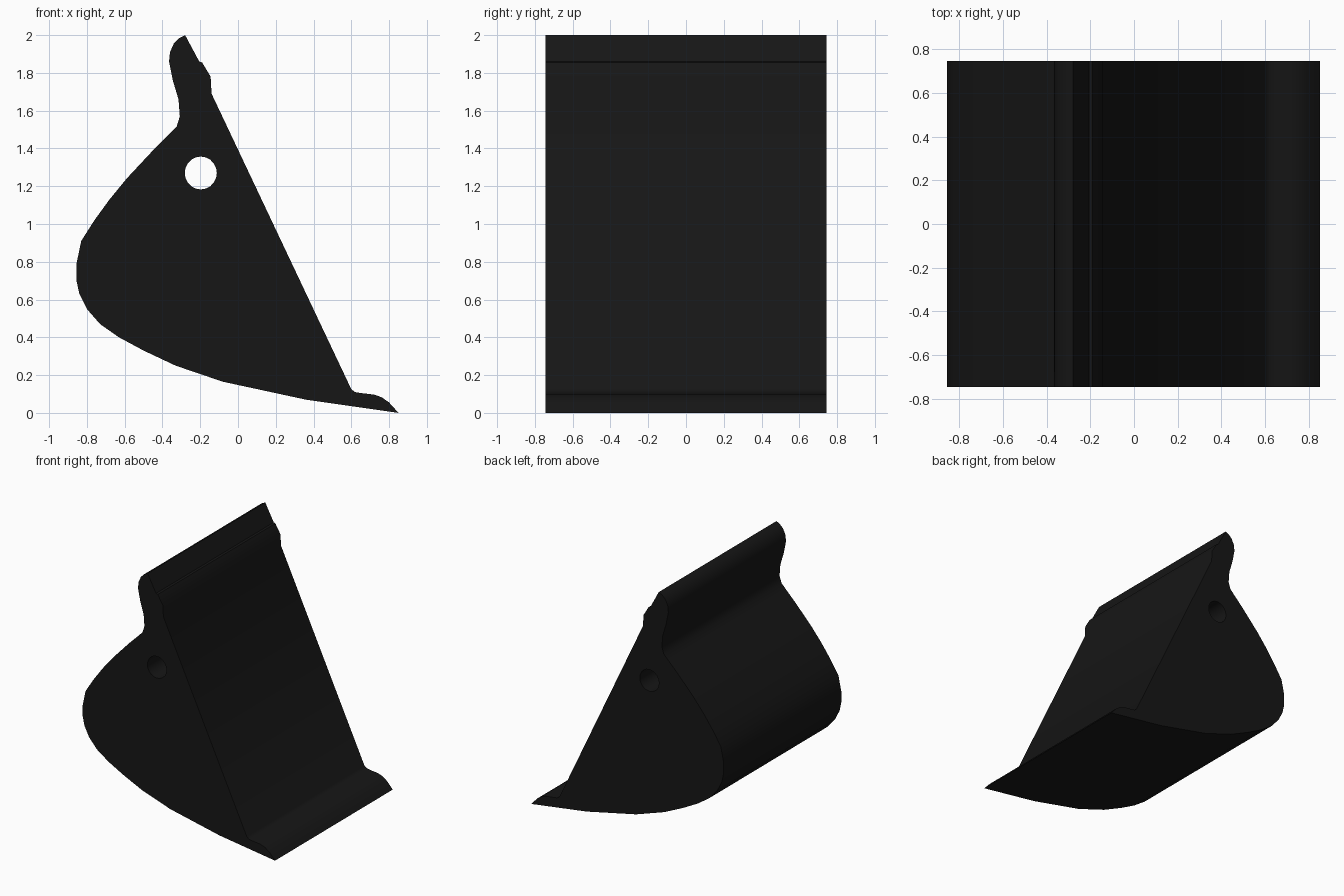
import bpy, bmesh, math

if "Cube" in bpy.data.objects:
    bpy.data.objects.remove(bpy.data.objects["Cube"])

HALF_WIDTH = 0.745

# side outline (x, z), anticlockwise from the top of the hook
OUTLINE = [
    (-.28, 2.0), (-.31, 1.985), (-.34, 1.955), (-.36, 1.91), (-.365, 1.86),
    (-.345, 1.76), (-.315, 1.66), (-.308, 1.57), (-.325, 1.515), (-.37, 1.47),
    (-.45, 1.39), (-.59, 1.24), (-.68, 1.13), (-.76, 1.02), (-.83, .91),
    (-.855, .79), (-.855, .70), (-.84, .63), (-.80, .55), (-.73, .47),
    (-.63, .40), (-.50, .33), (-.33, .25), (-.08, .165), (.36, .07),
    (.85, 0), (.80, .055), (.76, .083), (.72, .097), (.65, .105),
    (.62, .11), (.60, .125), (-.14, 1.69), (-.145, 1.78), (-.19, 1.855),
    (-.205, 1.86),
]

# round pin hole through both sides
HOLE = [(-.197 + .085 * math.cos(i * math.tau / 20),
         1.27 + .087 * math.sin(i * math.tau / 20)) for i in range(20)]


def add_loop(bm, points):
    verts = [bm.verts.new((x, -HALF_WIDTH, z)) for x, z in points]
    return [bm.edges.new((a, b)) for a, b in zip(verts, verts[1:] + verts[:1])]


# bucket body: filled outline with hole, extruded across the width
bm = bmesh.new()
edges = add_loop(bm, OUTLINE) + add_loop(bm, HOLE)
bmesh.ops.triangle_fill(bm, edges=edges, use_beauty=True, use_dissolve=False)
ext = bmesh.ops.extrude_face_region(bm, geom=bm.faces[:], use_keep_orig=True)
moved = [g for g in ext["geom"] if isinstance(g, bmesh.types.BMVert)]
bmesh.ops.translate(bm, verts=moved, vec=(0, 2 * HALF_WIDTH, 0))
bmesh.ops.recalc_face_normals(bm, faces=bm.faces[:])

mesh = bpy.data.meshes.new("bucket_body")
bm.to_mesh(mesh)
bm.free()
body = bpy.data.objects.new("bucket_body", mesh)
bpy.context.collection.objects.link(body)

# near-black paint
mat = bpy.data.materials.new("black_paint")
mat.diffuse_color = (0.008, 0.008, 0.008, 1)
mat.use_nodes = True
mat.node_tree.nodes["Principled BSDF"].inputs["Base Color"].default_value = mat.diffuse_color
mesh.materials.append(mat)

bpy.context.view_layer.objects.active = body
body.select_set(True)
bpy.ops.object.shade_smooth_by_angle(angle=math.radians(35))
